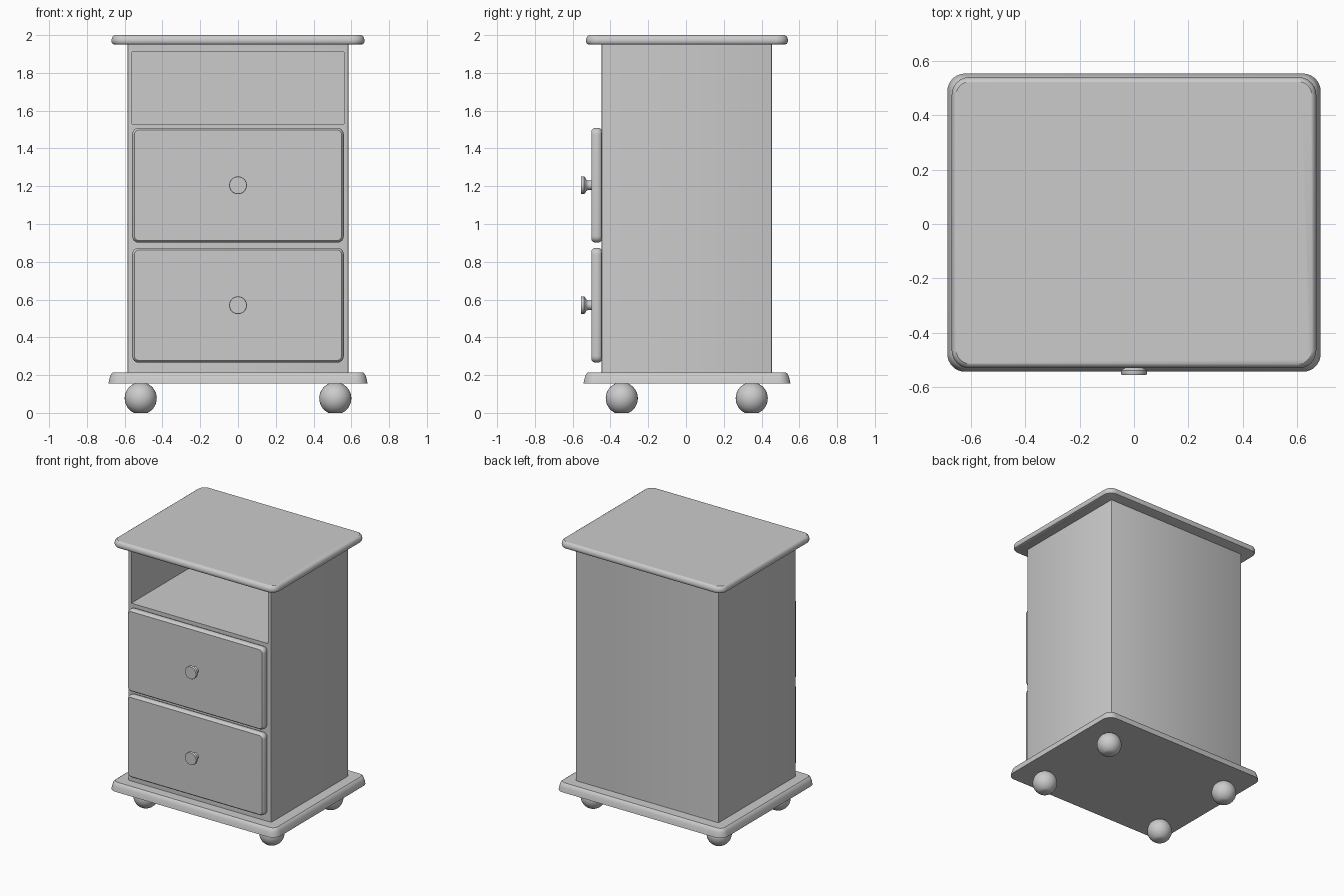
import bpy, bmesh, math
from mathutils import Matrix

if "Cube" in bpy.data.objects:
    bpy.data.objects.remove(bpy.data.objects["Cube"])


def ring(hx, hy, r, seg):
    """Rounded rectangle outline; a circle when r equals both half sizes."""
    pts = []
    for k, (sx, sy) in enumerate([(1, 1), (-1, 1), (-1, -1), (1, -1)]):
        for i in range(seg + 1):
            a = math.pi / 2 * (k + i / seg)
            pts.append((sx * (hx - r) + r * math.cos(a), sy * (hy - r) + r * math.sin(a)))
    return pts


def loft(name, outlines, matrix):
    """Skin a stack of (outline, height) rings and cap both ends."""
    bm = bmesh.new()
    rings = [[bm.verts.new((x, y, z)) for x, y in pts] for pts, z in outlines]
    n = len(rings[0])
    for a, b in zip(rings, rings[1:]):
        for i in range(n):
            j = (i + 1) % n
            bm.faces.new((a[i], a[j], b[j], b[i]))
    bm.faces.new(rings[0][::-1])
    bm.faces.new(rings[-1])
    bmesh.ops.remove_doubles(bm, verts=bm.verts[:], dist=1e-5)
    bmesh.ops.transform(bm, matrix=matrix, verts=bm.verts[:])
    bmesh.ops.recalc_face_normals(bm, faces=bm.faces[:])
    mesh = bpy.data.meshes.new(name)
    bm.to_mesh(mesh)
    bm.free()
    obj = bpy.data.objects.new(name, mesh)
    bpy.context.collection.objects.link(obj)
    bpy.ops.object.select_all(action='DESELECT')
    bpy.context.view_layer.objects.active = obj
    obj.select_set(True)
    bpy.ops.object.shade_smooth_by_angle(angle=math.radians(35))
    return obj


def slab(name, hx, hy, r, profile, matrix, seg=8):
    """Rounded board with an edge moulding given as (inset, height)."""
    return loft(name, [(ring(hx - d, hy - d, r - d, seg), z) for d, z in profile], matrix)


def lathe(name, profile, matrix, seg=8):
    return loft(name, [(ring(r, r, r, seg), z) for r, z in profile], matrix)


T = Matrix.Translation
FRONT = Matrix.Rotation(math.pi / 2, 4, 'X')   # local z points to the front

# Top board with a full rounded edge
slab("top_board", 0.67, 0.535, 0.065,
     [(0.016, 1.95), (0.006, 1.954), (0.001, 1.963), (0, 1.972),
      (0.002, 1.982), (0.007, 1.993), (0.017, 2.0)], T((0, 0.005, 0)))

# Plinth board with a rounded, sloping edge
slab("plinth", 0.686, 0.548, 0.065,
     [(0, 0.155), (0.003, 0.17), (0.008, 0.19), (0.015, 0.207), (0.026, 0.215)],
     T((0, 0.005, 0)))

# Carcass with the open compartment cut into its front
body = slab("carcass", 0.585, 0.451, 0.008, [(0, 0.215), (0, 1.952)],
            T((0, 0.004, 0)), seg=2)
bpy.ops.mesh.primitive_cube_add(size=1, location=(0, -0.04, 1.72))
cutter = bpy.context.object
cutter.name = "compartment_cutter"
cutter.scale = (1.12, 0.92, 0.38)
cutter.hide_render = True
cutter.display_type = 'WIRE'
cut = body.modifiers.new("compartment", 'BOOLEAN')
cut.operation = 'DIFFERENCE'
cut.solver = 'EXACT'
cut.object = cutter

# Two drawer fronts, each with a turned knob
for label, z in (("lower", 0.57), ("upper", 1.205)):
    slab(label + "_drawer_front", 0.56, 0.304, 0.035,
         [(0.012, 0), (0.004, 0.006), (0, 0.018), (0, 0.032), (0.004, 0.045), (0.012, 0.053)],
         T((0, -0.447, z)) @ FRONT)
    lathe(label + "_knob",
          [(0.027, 0), (0.024, 0.012), (0.025, 0.022), (0.031, 0.03),
           (0.042, 0.036), (0.047, 0.041), (0.047, 0.053), (0.045, 0.057)],
          T((0, -0.498, z)) @ FRONT)

# Ball feet, flattened where they touch the floor
R, CZ = 0.085, 0.077
low = math.asin(-CZ / R)
ball = [(R * math.cos(a), CZ + R * math.sin(a))
        for a in (low + (math.radians(88) - low) * i / 16 for i in range(17))]
for side, sx in (("left", -1), ("right", 1)):
    for end, sy in (("front", -1), ("back", 1)):
        lathe(f"{end}_{side}_foot", ball, T((sx * 0.515, 0.004 + sy * 0.344, 0)))
